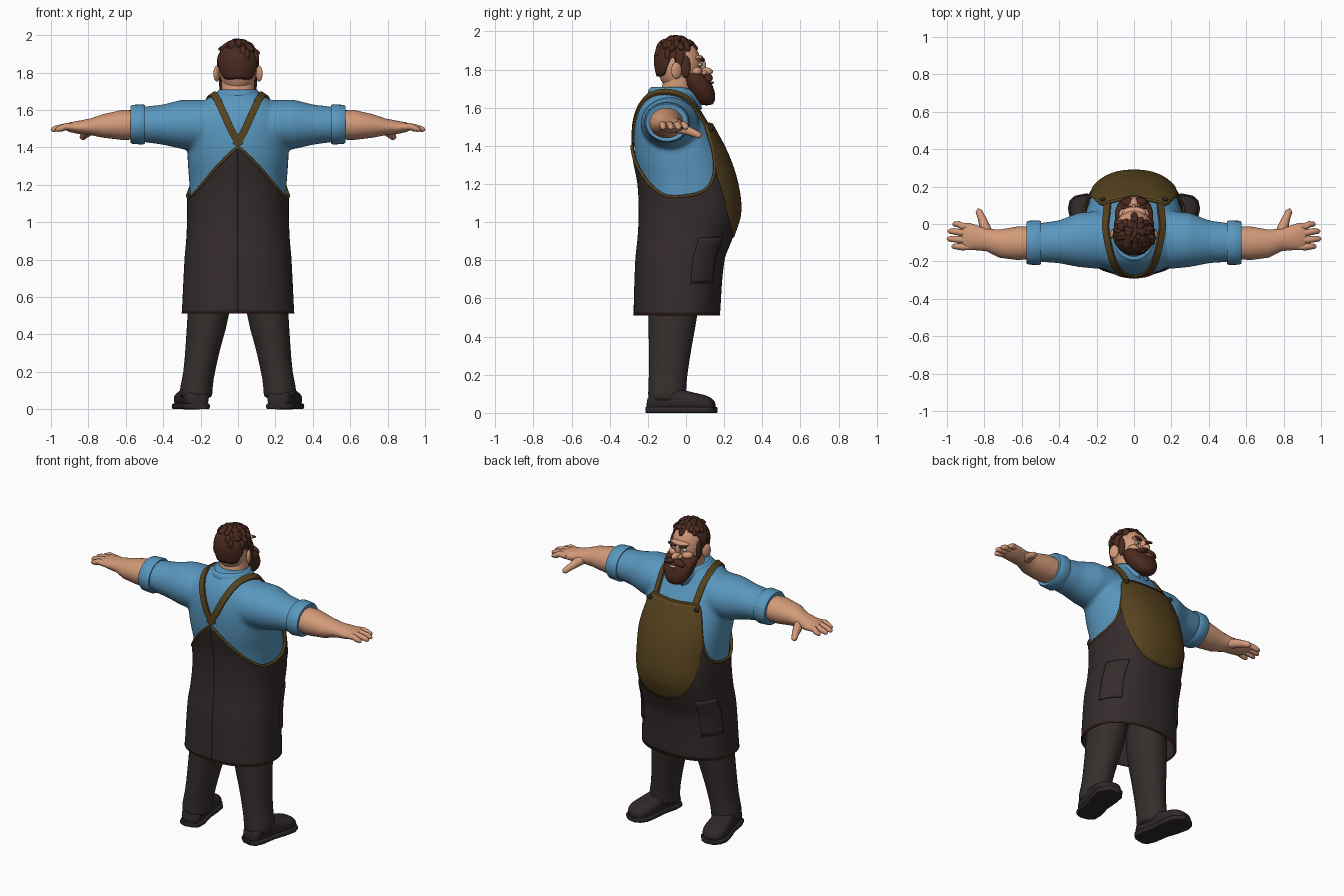
import bpy, bmesh, random
from math import sin, cos, pi, radians, sqrt
from mathutils import Vector, Matrix
from mathutils.bvhtree import BVHTree

if "Cube" in bpy.data.objects:
    bpy.data.objects.remove(bpy.data.objects["Cube"])
random.seed(4)


def material(name, *rgb):
    m = bpy.data.materials.new(name)
    m.use_nodes = True
    m.diffuse_color = (*rgb, 1)
    m.node_tree.nodes["Principled BSDF"].inputs["Base Color"].default_value = (*rgb, 1)
    return m


SHIRT = material("blue_cloth", .1, .31, .52)
SKIN = material("skin", .65, .32, .19)
HAIR = material("brown_hair", .07, .024, .014)
APRON = material("dark_apron", .036, .025, .025)
TROUSER = material("dark_trousers", .036, .027, .026)
SHOE = material("shoe_leather", .028, .021, .022)
OLIVE = material("olive_leather", .095, .056, .013)
RUST = material("rust_stitching", .14, .035, .02)
EYE = material("eye_white", .6, .55, .5)


def ring(c, u, v, n=32, p=1):
    """Superellipse loop around c; p below 1 squares it off."""
    f = lambda a: abs(a) ** p * (1 if a > 0 else -1)
    c, u, v = Vector(c), Vector(u), Vector(v)
    return [c + u * f(cos(2 * pi * i / n)) + v * f(sin(2 * pi * i / n)) for i in range(n)]


def ball(c, r, rot=None, n=16):
    """Ellipsoid as a stack of rings."""
    rot = rot or Matrix.Identity(3)
    rows = []
    for j in range(n // 2 + 1):
        t = max(.01, min(pi - .01, 2 * pi * j / n))
        loop = ring((0, 0, -r[2] * cos(t)), (r[0] * sin(t), 0, 0), (0, r[1] * sin(t), 0), n)
        rows.append([Vector(c) + rot @ p for p in loop])
    return rows


def tube(path, radii, n=10):
    path = [Vector(p) for p in path]
    rows = []
    for i, p in enumerate(path):
        t = (path[min(i + 1, len(path) - 1)] - path[max(i - 1, 0)]).normalized()
        u = t.cross(Vector((.05, .02, 1))).normalized()
        rows.append(ring(p, u * radii[i], t.cross(u) * radii[i], n))
    return rows


def build(name, patches, mat, wrap=True, cap=True, mirror=False, thick=0, subdiv=0):
    """Make one object from lofted patches, each a list of rows of points."""
    bm = bmesh.new()
    for rows in patches:
        vs = [[bm.verts.new(p) for p in row] for row in rows]
        n = len(rows[0])
        for a, b in zip(vs, vs[1:]):
            for i in range(n if wrap else n - 1):
                k = (i + 1) % n
                bm.faces.new((a[i], a[k], b[k], b[i]))
        if cap and wrap:
            bm.faces.new(vs[0][::-1])
            bm.faces.new(vs[-1])
    if cap and wrap:
        bmesh.ops.recalc_face_normals(bm, faces=bm.faces)
    me = bpy.data.meshes.new(name)
    bm.to_mesh(me)
    bm.free()
    me.materials.append(mat)
    ob = bpy.data.objects.new(name, me)
    bpy.context.collection.objects.link(ob)
    bpy.ops.object.select_all(action='DESELECT')
    ob.select_set(True)
    bpy.context.view_layer.objects.active = ob
    bpy.ops.object.shade_smooth_by_angle(angle=radians(50))
    if mirror:
        ob.modifiers.new("mirror", 'MIRROR').use_mirror_merge = False
    if thick:
        ob.modifiers.new("thickness", 'SOLIDIFY').thickness = thick
    if subdiv:
        ob.modifiers.new("smooth", 'SUBSURF').levels = subdiv
        ob.modifiers["smooth"].render_levels = subdiv
    return ob


def interp(table, x):
    """Smooth value from rows of (key, values...)."""
    x = max(table[0][0], min(table[-1][0], x))
    i = next(k for k in range(len(table) - 1) if x <= table[k + 1][0])
    a, b = table[i], table[i + 1]
    p, q = table[max(i - 1, 0)], table[min(i + 2, len(table) - 1)]
    h = b[0] - a[0]
    t = (x - a[0]) / h
    out = []
    for k in range(1, len(a)):
        m0 = (b[k] - p[k]) / (b[0] - p[0]) * h
        m1 = (q[k] - a[k]) / (q[0] - a[0]) * h
        out.append((2*t**3 - 3*t*t + 1) * a[k] + (t**3 - 2*t*t + t) * m0
                   + (3*t*t - 2*t**3) * b[k] + (t**3 - t*t) * m1)
    return out


# Trunk: height, half width, back, belly
BODY = [(.5, .287, -.262, .163), (.8, .272, -.252, .188), (.92, .262, -.24, .232),
        (1.05, .258, -.234, .27), (1.2, .26, -.241, .255), (1.35, .27, -.268, .207),
        (1.5, .265, -.272, .13), (1.6, .235, -.25, .07), (1.67, .15, -.21, .04), (1.71, .09, -.16, .02)]


def body(ang, z, off=0):
    """Point on the trunk; ang is degrees from +x, 90 is the belly."""
    w, back, front = interp(BODY, z)
    f = lambda a: abs(a) ** .88 * (1 if a > 0 else -1)
    c, s = f(cos(radians(ang))), f(sin(radians(ang)))
    return Vector(((w + off) * c, (back + front) / 2 + ((front - back) / 2 + off) * s, z))


def body_patch(a0, a1, na, nz, low, high, off):
    angs = [a0 + (a1 - a0) * i / na for i in range(na + 1)]
    return [[body(a, low(a) + (high(a) - low(a)) * j / nz, off) for a in angs] for j in range(nz + 1)]


# Shirt: trunk and sleeves fused into one surface
ARM = [(.1, -.09, 1.525, .13, .12), (.2, -.085, 1.52, .155, .135), (.3, -.085, 1.523, .145, .132),
       (.4, -.095, 1.522, .115, .108), (.54, -.1, 1.523, .1, .09)]
trunk = [[body(i * 7.5, 1 + .71 * j / 24) for i in range(48)] for j in range(25)]
sleeves = []
for s in (1, -1):
    sleeves.append([ring((s * x, y, z), (0, ry, 0), (0, 0, rz), 32) for x, y, z, ry, rz in ARM])
shirt = build("shirt", [trunk] + sleeves, SHIRT)
rm = shirt.modifiers.new("fuse", 'REMESH')
rm.mode, rm.voxel_size, rm.use_smooth_shade = 'VOXEL', .012, True
sm = shirt.modifiers.new("soften", 'SMOOTH')
sm.factor, sm.iterations = .5, 8
bpy.context.view_layer.update()
shirt_tree = BVHTree.FromObject(shirt, bpy.context.evaluated_depsgraph_get())

# Rolled cuffs
CUFF = [(.5, .1, .09), (.497, .114, .102), (.51, .12, .108), (.565, .117, .104), (.575, .11, .098), (.57, .09, .08)]
build("rolled_cuffs", [[ring((x, -.1, 1.523), (0, a, 0), (0, 0, b)) for x, a, b in CUFF]], SHIRT, mirror=True)

# Forearms, palms, fingers and thumbs
FOREARM = [(.54, -.1, 1.52, .085, .078), (.62, -.103, 1.52, .09, .08), (.72, -.105, 1.515, .075, .063),
           (.79, -.085, 1.51, .06, .044), (.85, -.072, 1.507, .068, .036), (.9, -.066, 1.508, .073, .026),
           (.92, -.066, 1.508, .065, .016)]
hand = [[ring((x, y, z), (0, a, 0), (0, 0, b)) for x, y, z, a, b in FOREARM]]
for y, tip in ((-.122, .975), (-.085, 1), (-.047, .995), (-.012, .97)):
    y2 = y * 1.08 + .012
    path = [(.87, y, 1.508), (.92, y, 1.512), (tip - .03, y2, 1.502), (tip - .008, y2, 1.495), (tip, y2, 1.492)]
    hand.append(tube(path, (.017, .019, .017, .013, .005)))
hand.append(tube([(.78, -.06, 1.5), (.8, -.01, 1.487), (.815, .035, 1.47), (.83, .068, 1.455), (.834, .08, 1.45)],
                 (.03, .028, .021, .018, .006)))
build("forearms_and_hands", hand, SKIN, mirror=True)

# Apron with a scooped upper edge
EDGE = [(0, 1.51), (32, 1.51), (38, 1.48), (46, 1.37), (56, 1.26), (70, 1.18), (90, 1.14),
        (115, 1.14), (140, 1.21), (160, 1.3), (180, 1.4)]


def apron_top(a):
    d = abs((a - 90 + 180) % 360 - 180)
    return interp(EDGE, d)[0]


HEM = .515
build("apron", [body_patch(-90, 270, 120, 36, lambda a: HEM, apron_top, .014)], APRON, wrap=False, thick=.012)
edge = [body(a, apron_top(a), .012) for a in range(-90, 271, 3)]
build("apron_edge_binding", [tube(edge, [.008] * len(edge), 8)], OLIVE)
hem = [body(a, HEM, .012) for a in range(-90, 271, 6)]
build("apron_hem_stitching", [tube(hem, [.004] * len(hem), 6)], RUST)

# Leather bib panel with a rounded bottom
bib_low = lambda a: 1.22 - .3 * sqrt(max(0, 1 - ((a - 90) / 53) ** 2))
build("leather_bib", [body_patch(37, 143, 60, 24, bib_low, apron_top, .02)], OLIVE, wrap=False, thick=.009)

# Hip pockets
pocket = body_patch(14, 48, 12, 10, lambda a: .68, lambda a: .92, .021)
build("hip_pockets", [pocket], APRON, wrap=False, mirror=True, thick=.009)

# Straps laid over the shirt, crossing at the back
STRAP = [(0, -.015, -.3, 1.41), (.15, .03, -.29, 1.48), (.35, .085, -.26, 1.6), (.5, .125, -.18, 1.68),
         (.65, .145, -.07, 1.68), (.82, .15, .05, 1.61), (1, .148, .14, 1.5)]
strap, samples = [], 40
spots = []
for i in range(samples + 1):
    loc, nor, _, _ = shirt_tree.find_nearest(Vector(interp(STRAP, i / samples)))
    spots.append((loc, nor))
for i, (loc, nor) in enumerate(spots):
    t = spots[min(i + 1, samples)][0] - spots[max(i - 1, 0)][0]
    side = t.cross(nor).normalized() * .019
    strap.append([loc + side - nor * .006, loc + side + nor * .012,
                  loc - side + nor * .012, loc - side - nor * .006])
build("shoulder_straps", [strap], OLIVE, mirror=True)
build("strap_buttons", [ball(body(58, 1.49, .028), (.016, .01, .016))], SHOE, mirror=True)

# Trouser legs
LEG = [(.055, .222, -.1, .08, .092), (.08, .224, -.1, .088, .1), (.13, .222, -.098, .087, .1),
       (.19, .208, -.095, .083, .1), (.35, .185, -.082, .095, .112), (.5, .155, -.07, .115, .13),
       (.8, .135, -.05, .12, .15)]
build("trouser_legs", [[ring((x, y, z), (a, 0, 0), (0, b, 0)) for z, x, y, a, b in LEG]],
      TROUSER, mirror=True, subdiv=1)

# Shoes with flat soles, toes turned out
FOOT = [(-.105, .035, .06), (-.09, .06, .09), (-.04, .07, .12), (.05, .066, .125), (.13, .076, .1),
        (.2, .078, .088), (.24, .06, .07), (.258, .03, .045)]
turn = Matrix.Rotation(-.2, 3, 'Z')
place = lambda rows: [[Vector((.232, -.1, 0)) + turn @ p for p in r] for r in rows]
upper = [ring((0, y, h / 2 + .008), (w, 0, 0), (0, 0, h / 2), 24, .75) for y, w, h in FOOT]
sole = [ring((0, y * 1.02, .016), (w * 1.07, 0, 0), (0, 0, .016), 24, .35) for y, w, h in FOOT]
build("shoe_uppers", [place(upper)], SHOE, mirror=True, subdiv=1)
build("shoe_soles", [place(sole)], SHOE, mirror=True)

# Neck and open collar
neck = [ring((0, -.065 + .02 * j, 1.6 + .09 * j), (.088, 0, 0), (0, .085, 0)) for j in range(3)]
build("neck", [neck], SKIN)
collar = [[], [], []]
for i in range(49):
    a = radians(100 + 340 * i / 48)
    tip = max(0, sin(a)) ** 3
    for row, (r, z, drop) in zip(collar, ((.125, 1.645, .055), (.115, 1.695, .03), (.1, 1.71, .03))):
        row.append(Vector((r * cos(a), -.07 + (r + .012 + .02 * tip) * sin(a), z - drop * tip)))
build("shirt_collar", [collar], SHIRT, wrap=False, thick=.012)

# Head, nose, cheeks and brow
head = [ball((0, -.035, 1.82), (.1, .115, .14), n=32), ball((0, .1, 1.79), (.022, .042, .022)),
        ball((0, .078, 1.82), (.014, .028, .04)), ball((0, .062, 1.86), (.065, .03, .018))]
for s in (1, -1):
    head += [ball((s * .046, .05, 1.79), (.036, .036, .026)), ball((s * .02, .09, 1.784), (.014, .02, .014))]
build("head", head, SKIN)
ear_turn = Matrix.Rotation(radians(25), 3, 'Z')
build("ears", [ball((.113, -.05, 1.795), (.014, .03, .044), ear_turn)], SKIN, mirror=True)

# Eyes and eyebrows
build("eyes", [ball((.038, .072, 1.826), (.016, .013, .009))], EYE, mirror=True)
build("pupils", [ball((.037, .082, 1.826), (.006, .005, .007))], HAIR, mirror=True)
brow_tilt = Matrix.Rotation(radians(-14), 3, 'Y')
build("eyebrows", [ball((.04, .088, 1.852), (.03, .011, .009), brow_tilt)], HAIR, mirror=True)

# Hair cap: higher at the forehead, cut around the ears, low at the nape
LINE = [(0, 50), (40, 54), (62, 70), (75, 100), (88, 100), (98, 84), (115, 100), (130, 118), (180, 120)]


def scalp(a, t, off=0):
    d = Vector((sin(t) * cos(a), sin(t) * sin(a), cos(t)))
    rz = .11 if d.z > 0 else .18
    return Vector((0, -.053, 1.855)) + Vector((d.x * (.113 + off), d.y * (.116 + off), d.z * (rz + off))), d


rows = []
for j in range(21):
    row = []
    for i in range(65):
        deg = i * 360 / 64
        t = radians(interp(LINE, abs((deg + 90) % 360 - 180))[0])
        row.append(scalp(radians(deg), max(.01, t * (1 - j / 20)))[0])
    rows.append(row)
build("hair_cap", [rows], HAIR, wrap=False, thick=.016)
tufts = []
for i in range(60):
    a, t = random.uniform(0, 2 * pi), radians(random.uniform(0, 50 if i % 2 else 85))
    if sin(a) > .1:
        t = min(t, radians(52))
    c, d = scalp(a, t, -.002)
    rot = d.to_track_quat('Z', 'Y').to_matrix() @ Matrix.Rotation(random.uniform(-.5, .5), 3, 'X')
    tufts.append(ball(c, (random.uniform(.014, .024), .032, .014), rot, 10))
build("hair_tufts", tufts, HAIR)

# Beard, sideburns and moustache
BEARD = [(1.612, .03, .085, .13), (1.625, .055, .06, .15), (1.66, .082, .025, .156), (1.7, .098, -.005, .147),
         (1.74, .103, -.025, .13), (1.765, .103, -.03, .108), (1.785, .1, -.03, .075)]
beard = [ring((0, (b + f) / 2, z), (w, 0, 0), (0, (f - b) / 2, 0), 32, .9) for z, w, b, f in BEARD]
build("beard", [beard], HAIR, subdiv=1)
build("sideburns", [ball((.094, -.002, 1.815), (.014, .026, .06))], HAIR, mirror=True)
droop = Matrix.Rotation(radians(22), 3, 'Y')
build("moustache", [ball((.032, .115, 1.757), (.042, .026, .017), droop)], HAIR, mirror=True)
build("lower_lip", [ball((0, .137, 1.732), (.024, .01, .007))], SKIN)
